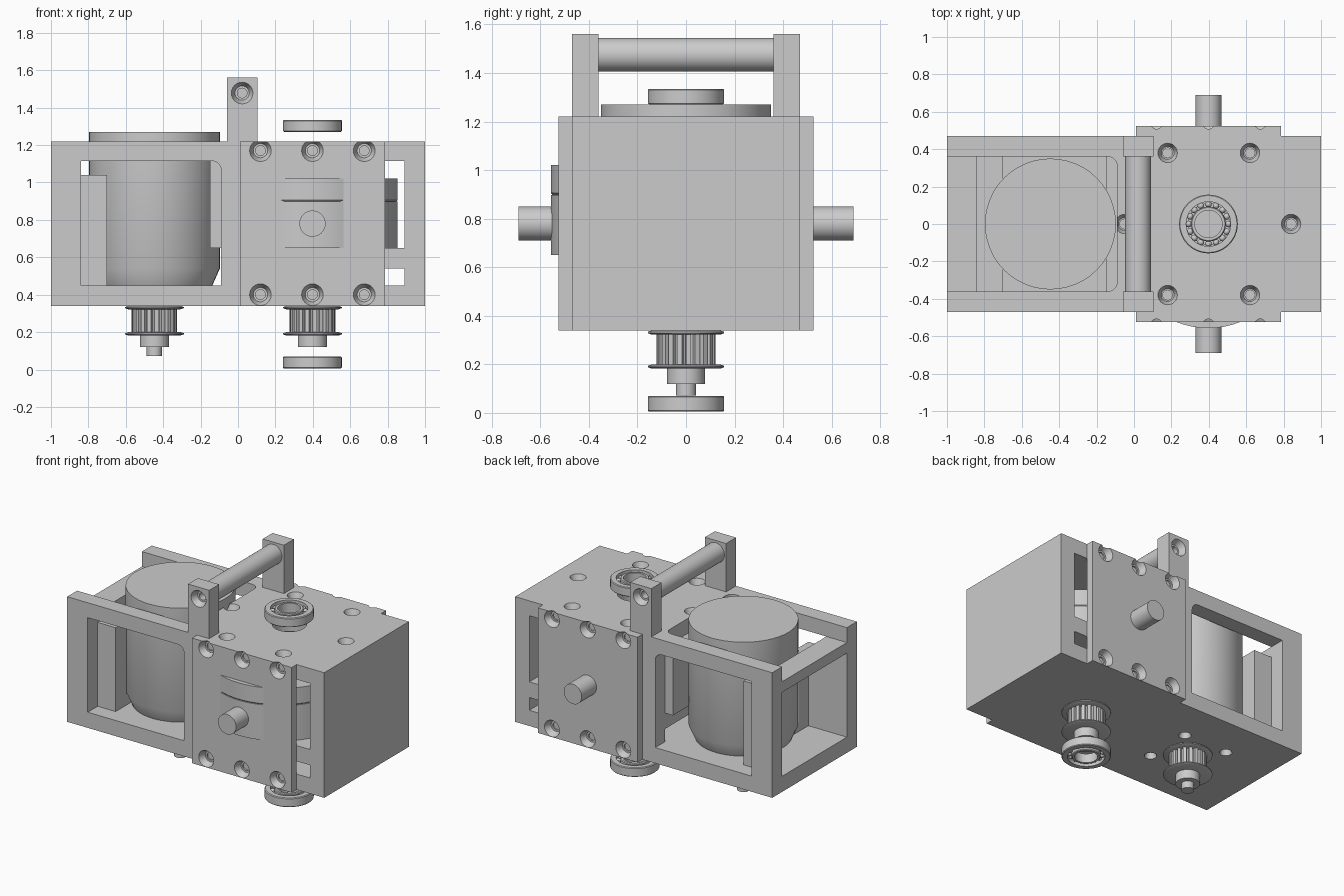
import bpy, bmesh, math
from mathutils import Matrix, Vector

if "Cube" in bpy.data.objects:
    bpy.data.objects.remove(bpy.data.objects["Cube"])


def make(name, bm, smooth=False):
    bmesh.ops.recalc_face_normals(bm, faces=bm.faces)
    me = bpy.data.meshes.new(name)
    bm.to_mesh(me)
    bm.free()
    ob = bpy.data.objects.new(name, me)
    bpy.context.collection.objects.link(ob)
    if smooth:
        shade(ob)
    return ob


def shade(ob):
    bpy.ops.object.select_all(action='DESELECT')
    ob.select_set(True)
    bpy.context.view_layer.objects.active = ob
    bpy.ops.object.shade_smooth_by_angle(angle=math.radians(30))


def box(name, x, y, z, round_edges=None, r=0.05):
    bm = bmesh.new()
    bmesh.ops.create_cube(bm, size=1)
    size = Vector((x[1] - x[0], y[1] - y[0], z[1] - z[0]))
    mid = Vector((x[0] + x[1], y[0] + y[1], z[0] + z[1])) / 2
    for v in bm.verts:
        v.co = Vector(a * b for a, b in zip(v.co, size)) + mid
    if round_edges:
        es = [e for e in bm.edges if round_edges((e.verts[0].co + e.verts[1].co) / 2 - mid)]
        bmesh.ops.bevel(bm, geom=es, offset=r, segments=6, profile=0.5, affect='EDGES')
    return make(name, bm)


def lathe(name, prof, loc=(0, 0, 0), axis=(0, 0, 1), n=48, closed=False):
    """Turn (radius, height) points around an axis; closed joins last to first."""
    bm = bmesh.new()
    rings = [[bm.verts.new((r * math.cos(2 * math.pi * i / n), r * math.sin(2 * math.pi * i / n), h))
              for i in range(n)] for r, h in prof]
    pairs = list(zip(rings, rings[1:])) + ([(rings[-1], rings[0])] if closed else [])
    for a, b in pairs:
        for i in range(n):
            j = (i + 1) % n
            bm.faces.new((a[i], a[j], b[j], b[i]))
    if not closed:
        bm.faces.new(rings[0])
        bm.faces.new(rings[-1])
    rot = Vector((0, 0, 1)).rotation_difference(Vector(axis)).to_matrix().to_4x4()
    bm.transform(Matrix.Translation(loc) @ rot)
    return make(name, bm, True)


def cut(ob, cutters):
    for c in cutters:
        m = ob.modifiers.new("cut", 'BOOLEAN')
        m.operation, m.solver, m.object = 'DIFFERENCE', 'EXACT', c
        bpy.context.view_layer.objects.active = ob
        bpy.ops.object.modifier_apply(modifier=m.name)
        bpy.data.objects.remove(c)
    shade(ob)


def screw_hole(loc, axis, r=0.055, deep=0.1):
    """Countersunk hole; axis points out of the surface."""
    return lathe("hole_cutter", [(0.026, -deep), (0.026, -0.045), (r * 0.66, -0.045), (r, 0), (r, 0.02)],
                 loc, axis, 24)


# Main frame with motor bay and gear chamber
W = 0.36
frame = box("frame", (-1, 1), (-0.47, 0.47), (0.34, 1.22))
cutters = [
    box("bay", (-0.84, -0.09), (-W, W), (0.45, 1.5), lambda c: c.x > 0.1 and abs(c.y) > 0.1 and abs(c.z) < 0.1),
    box("bay_window", (-0.84, -0.09), (-1, 1), (0.45, 1.115), lambda c: c.x > 0.1 and c.z > 0.1),
    box("end_window", (-1.5, -0.7), (-W, W), (0.45, 1.04)),
    box("end_top_gap", (-1.5, -0.7), (-W, W), (1.115, 1.5)),
]
for z in ((0.45, 0.54), (0.65, 1.115)):
    cutters += [box("chamber", (-0.15, 0.89), (-W, W), z),
                box("chamber_window", (0.105, 0.89), (-1, 1), z)]
cutters += [screw_hole((x, y, 1.22), (0, 0, 1), 0.052)
            for x, y in ((0.18, 0.38), (0.18, -0.38), (0.62, 0.38), (0.62, -0.38), (0.84, 0), (-0.05, 0))]
cutters += [screw_hole((-0.45 + sx * 0.17, sy * 0.17, 0.34), (0, 0, -1), 0.04) for sx in (-1, 1) for sy in (-1, 1)]
cutters.append(lathe("shaft_hole", [(0.11, 1.05), (0.11, 1.3)], (0.4, 0, 0)))
cut(frame, cutters)

# Side plates, pivot stubs and handle posts, front and back
for s, side in ((-1, "front"), (1, "back")):
    plate = box(side + "_plate", (0.01, 0.785), sorted((s * 0.47, s * 0.525)), (0.34, 1.22))
    cut(plate, [screw_hole((x, s * 0.525, z), (0, s, 0), 0.058, 0.08)
                for x in (0.12, 0.398, 0.675) for z in (0.4, 1.17)])
    lathe(side + "_pivot", [(0.07, 0), (0.07, 0.19)], (0.398, s * 0.5, 0.78), (0, s, 0), 32)
    post = box(side + "_handle_post", (-0.06, 0.105), sorted((s * W, s * 0.47)), (1.22, 1.56))
    cut(post, [screw_hole((0.022, s * 0.47, 1.478), (0, s, 0), 0.058)])
lathe("handle_bar", [(0.069, -W), (0.069, W)], (0.022, 0, 1.475), (0, 1, 0), 32)

# Motor
lathe("motor", [(0.31, 0.45), (0.35, 0.54), (0.35, 1.27)], (-0.447, 0, 0), n=48)

# Drive drum inside the gear chamber
lathe("drum_lower", [(0.457, 0.65), (0.457, 0.898)], (0.397, -0.1, 0), n=64)
lathe("drum_upper", [(0.45, 0.898), (0.457, 0.906), (0.457, 1.02)], (0.397, -0.1, 0), n=64)
lathe("drum_shaft", [(0.075, 1.0), (0.075, 1.14)], (0.4, 0, 0), n=32)


# Toothed belt pulleys under the frame
def pulley(name, x):
    for part, z in (("upper", 0.322), ("lower", 0.182)):
        lathe(f"{name}_{part}_flange", [(0.14, z), (0.157, z + 0.006), (0.157, z + 0.012), (0.14, z + 0.018)],
              (x, 0, 0))
    teeth = 20
    bm = bmesh.new()
    pts = []
    for i in range(teeth):
        for f, r in ((0.0, 0.122), (0.55, 0.122), (0.65, 0.102), (0.9, 0.102)):
            a = 2 * math.pi * (i + f) / teeth
            pts.append(bm.verts.new((x + r * math.cos(a), r * math.sin(a), 0.19)))
    face = bm.faces.new(pts)
    top = bmesh.ops.extrude_face_region(bm, geom=[face], use_keep_orig=True)
    bmesh.ops.translate(bm, vec=(0, 0, 0.14), verts=[v for v in top["geom"] if isinstance(v, bmesh.types.BMVert)])
    make(name + "_teeth", bm)
    lathe(name + "_hub", [(0.04, 0.12), (0.078, 0.12), (0.078, 0.19), (0.04, 0.19)], (x, 0, 0), n=32, closed=True)


pulley("motor_pulley", -0.447)
pulley("drum_pulley", 0.398)
lathe("motor_shaft", [(0.041, 0.072), (0.041, 0.2)], (-0.447, 0, 0), n=24)


# Ball bearings above and below
def bearing(name, z):
    h = 0.065
    for part, a, b in (("outer_ring", 0.119, 0.157), ("inner_ring", 0.073, 0.093)):
        lathe(f"{name}_{part}", [(a, z), (b - 0.005, z), (b, z + 0.005), (b, z + h - 0.005), (b - 0.005, z + h),
                                 (a, z + h)], (0.398, 0, 0), closed=True)
    bm = bmesh.new()
    for i in range(16):
        a = 2 * math.pi * i / 16
        p = (0.398 + 0.106 * math.cos(a), 0.106 * math.sin(a), z + h / 2)
        bmesh.ops.create_icosphere(bm, subdivisions=2, radius=0.018, matrix=Matrix.Translation(p))
    make(name + "_balls", bm, True)


bearing("top_bearing", 1.27)
bearing("bottom_bearing", 0.005)
